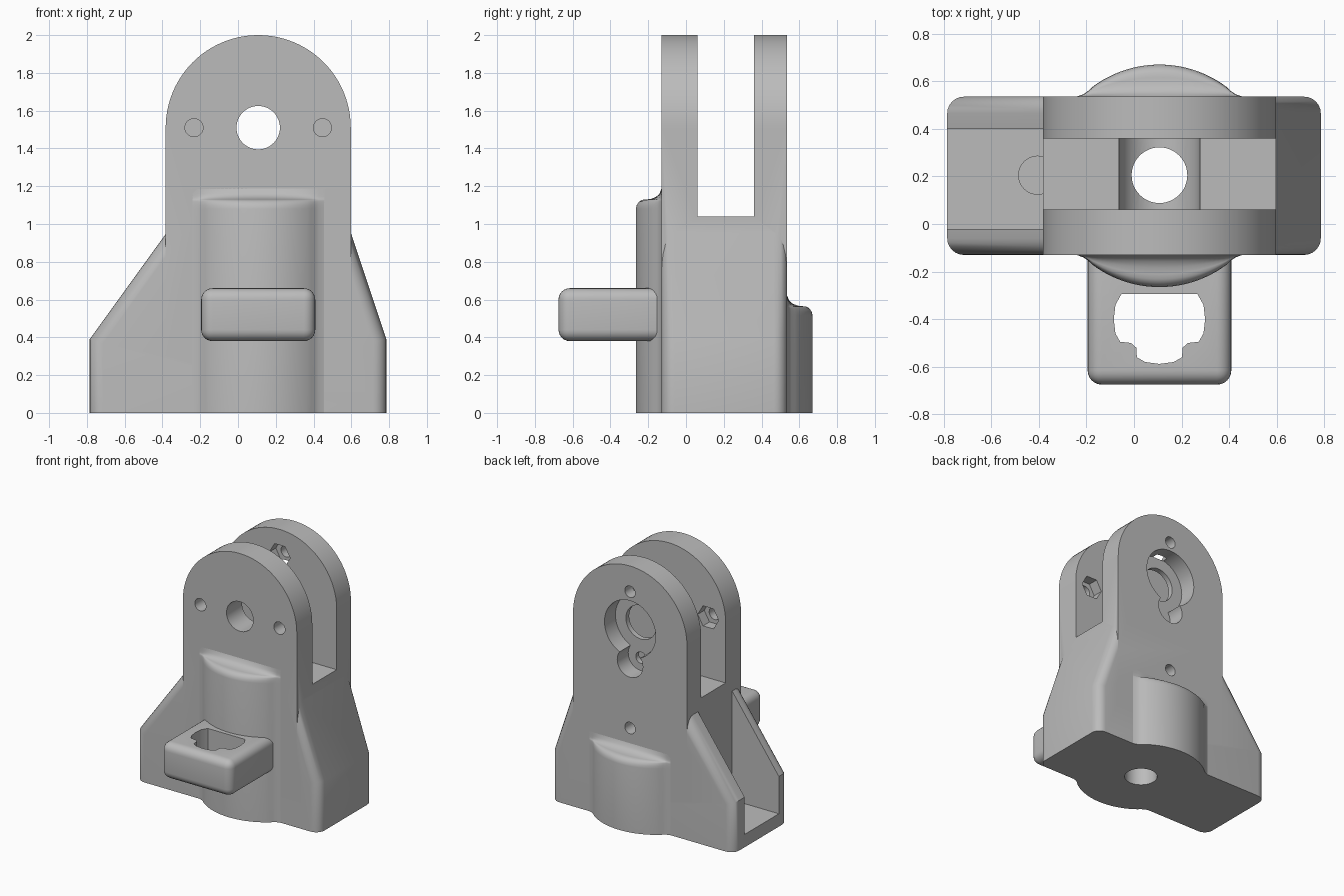
import bpy, bmesh
from math import cos, sin, pi, sqrt, radians

if "Cube" in bpy.data.objects:
    bpy.data.objects.remove(bpy.data.objects["Cube"])

CX, CY, AXIS_Z = 0.107, 0.205, 1.51      # bore centre and pivot height
FRONT, BACK = -0.13, 0.535               # main faces of the body

grey = bpy.data.materials.new("plain grey")
grey.use_nodes = True
grey.diffuse_color = (0.5, 0.5, 0.5, 1)
grey.node_tree.nodes["Principled BSDF"].inputs["Base Color"].default_value = (0.5, 0.5, 0.5, 1)


def make_object(name, bm):
    bmesh.ops.recalc_face_normals(bm, faces=bm.faces)
    mesh = bpy.data.meshes.new(name)
    bm.to_mesh(mesh)
    bm.free()
    mesh.materials.append(grey)
    obj = bpy.data.objects.new(name, mesh)
    bpy.context.collection.objects.link(obj)
    return obj


def activate(obj):
    bpy.ops.object.select_all(action='DESELECT')
    obj.select_set(True)
    bpy.context.view_layer.objects.active = obj


def smooth(obj, angle=30):
    activate(obj)
    bpy.ops.object.shade_smooth_by_angle(angle=radians(angle))


def prism(name, outline, a, b, axis='Y', bevel=None, width=0.0):
    """Extrude a 2D outline from a to b; bevel(edge) picks edges to round."""
    bm = bmesh.new()

    def at(p, t):
        return (p[0], t, p[1]) if axis == 'Y' else (p[0], p[1], t)
    lo = [bm.verts.new(at(p, a)) for p in outline]
    hi = [bm.verts.new(at(p, b)) for p in outline]
    bm.faces.new(lo)
    bm.faces.new(hi[::-1])
    for i in range(len(lo)):
        j = (i + 1) % len(lo)
        bm.faces.new((lo[i], hi[i], hi[j], lo[j]))
    if bevel:
        bmesh.ops.recalc_face_normals(bm, faces=bm.faces)
        edges = [e for e in bm.edges if bevel(e)]
        bmesh.ops.bevel(bm, geom=edges, offset=width, segments=6, profile=0.5, affect='EDGES')
    return make_object(name, bm)


def circle(r, u, v, n=48):
    return [(u + r * cos(2 * pi * i / n), v + r * sin(2 * pi * i / n)) for i in range(n)]


def rect(u0, v0, u1, v1):
    return [(u0, v0), (u1, v0), (u1, v1), (u0, v1)]


def combine(target, tool, operation='DIFFERENCE'):
    tool.hide_render = True
    mod = target.modifiers.new("combine", 'BOOLEAN')
    mod.operation, mod.solver, mod.object = operation, 'EXACT', tool
    activate(target)
    bpy.ops.object.modifier_apply(modifier=mod.name)
    bpy.data.objects.remove(tool)


# Flared base with rounded outer edges
def outer_edge(e):
    a, b = (v.co for v in e.verts)
    return abs(a.y - b.y) < 1e-4 and abs(a.z - b.z) > 0.1


base_outline = [(-0.785, 0), (0.785, 0), (0.785, 0.39), (0.575, 1.02), (-0.33, 1.02), (-0.785, 0.39)]
body = prism("bracket_body", base_outline, FRONT, BACK, bevel=outer_edge, width=0.07)

# Round-topped tower
R = 0.49
arch = [(CX + R * cos(pi * i / 48), AXIS_Z + R * sin(pi * i / 48)) for i in range(49)]
tower = prism("tower", [(CX - R, 0.3), (CX + R, 0.3)] + arch, FRONT, BACK)
combine(body, tower, 'UNION')

# Fork slot, curved floor groove, side pocket and vertical bore
combine(body, prism("slot", rect(-1, 1.04, 1, 2.2), 0.06, 0.36))
combine(body, prism("groove", circle(0.17, CX, 1.041), 0.061, 0.359))
combine(body, prism("pocket", rect(-1, 0.1, -0.381, 1.035), -0.02, 0.40))
combine(body, prism("pocket_recess", circle(0.08, -0.405, CY), 0.05, 0.2, 'Z'))
combine(body, prism("bore", circle(0.117, CX, CY), -0.1, 1.2, 'Z'))

# Front plate: pivot hole, two screw holes with nut seats on the inside
combine(body, prism("pivot", circle(0.115, CX, AXIS_Z), -0.3, 0.2))
for side in (-1, 1):
    x = CX + side * 0.34
    combine(body, prism("screw", circle(0.048, x, AXIS_Z, 24), -0.3, 0.2))
    combine(body, prism("nut", circle(0.09, x, AXIS_Z, 6), -0.02, 0.1))

# Back plate: keyhole recess, shaft hole, pin hole and vertical screw holes
combine(body, prism("recess", circle(0.22, CX, AXIS_Z), 0.4, 0.7))
combine(body, prism("lobe", circle(0.11, CX, 1.245), 0.4, 0.7))
combine(body, prism("shaft", circle(0.13, CX, AXIS_Z), 0.3, 0.5))
combine(body, prism("pin", circle(0.045, CX, 1.235, 24), 0.3, 0.5))
combine(body, prism("nut", circle(0.09, CX, 1.80, 6), 0.3, 0.44))
for z in (1.80, 0.74):
    combine(body, prism("screw", circle(0.045, CX, z, 24), 0.35, 0.7))
smooth(body)


# Rounded bulges: cylinder section blended into the flat face
def bulge(name, face_y, direction, top):
    half = [(u, sqrt(0.47 ** 2 - u * u) - 0.335) for u in [0.02 * i for i in range(15)]]
    half += [(0.30, 0.024), (0.32, 0.010), (0.355, -0.002)]
    section = [(-u, d) for u, d in half[:0:-1]] + half
    levels = [(-top, 1), (-0.05, 1), (-0.03, 0.97), (-0.012, 0.88), (-0.002, 0.75),
              (0.0, 0.6), (0.003, 0.4), (0.015, 0.2), (0.03, 0.08), (0.06, -0.01)]
    bm = bmesh.new()
    rows = [[bm.verts.new((CX + u, face_y + direction * d * s, top + dz)) for u, d in section]
            for dz, s in levels]
    for r0, r1 in zip(rows, rows[1:]):
        for i in range(len(section) - 1):
            bm.faces.new((r0[i], r0[i + 1], r1[i + 1], r1[i]))
    bm.faces.new(rows[0])
    obj = make_object(name, bm)
    # the open side lies on the body, so orient by the outward direction
    if sum(f.normal.y * f.area for f in obj.data.polygons) * direction < 0:
        obj.data.flip_normals()
    smooth(obj, 50)


bulge("front_bulge", FRONT, -1, 1.13)
bulge("back_bulge", BACK, 1, 0.565)

# Front loop with a shaped opening
loop = prism("front_loop", rect(CX - 0.302, -0.675, CX + 0.302, -0.05), 0.38, 0.66, 'Z',
             bevel=lambda e: True, width=0.06)
half = [(0.16, -0.295), (0.185, -0.34), (0.192, -0.40), (0.185, -0.46), (0.165, -0.495),
        (0.12, -0.50), (0.097, -0.52), (0.095, -0.56), (0.06, -0.58), (0, -0.588)]
opening = [(CX + u, v) for u, v in half] + [(CX - u, v) for u, v in half[-2::-1]]
combine(loop, prism("opening", opening, 0.2, 0.9, 'Z'))
smooth(loop, 35)
